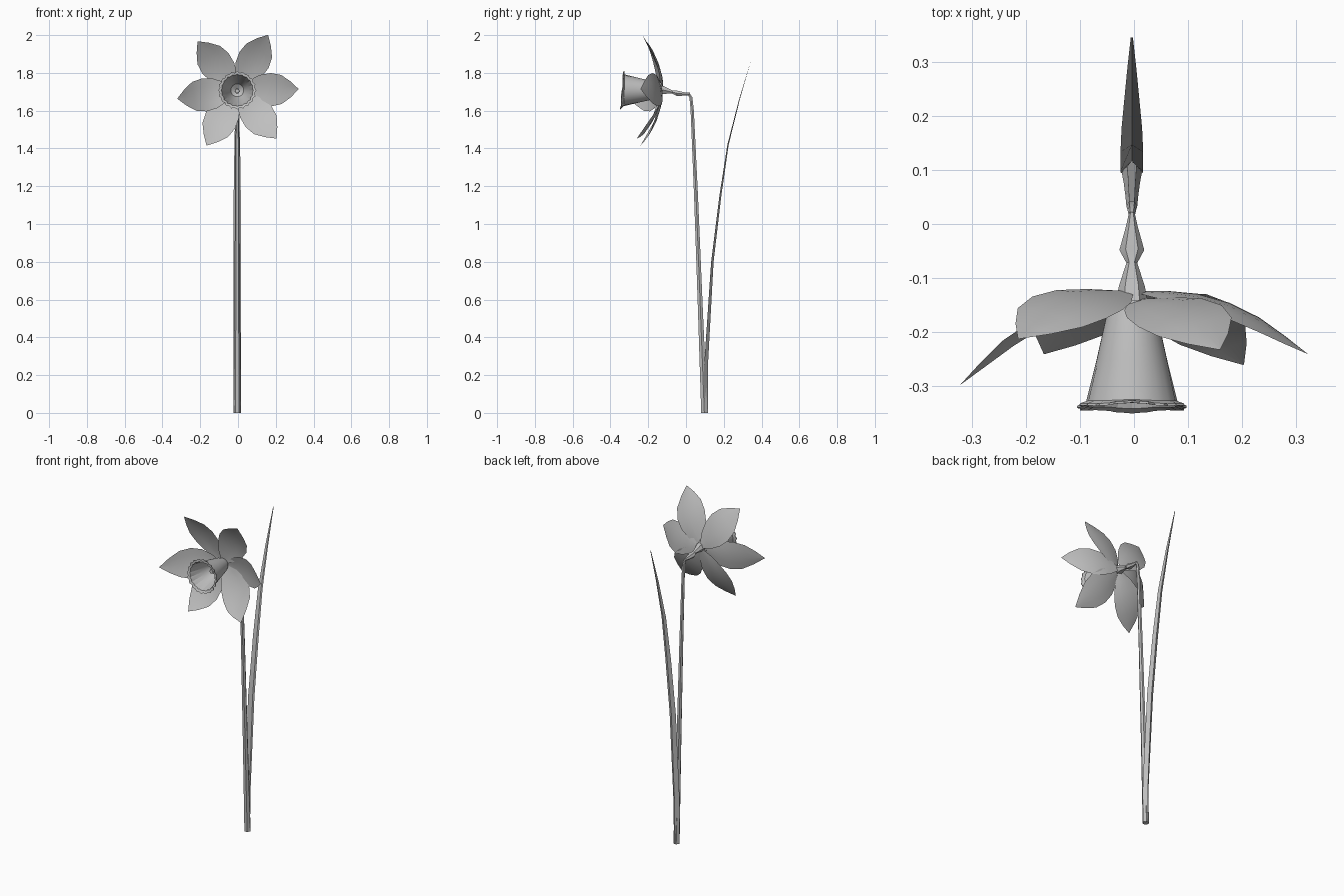
import bpy, bmesh, math
from mathutils import Vector

cube = bpy.data.objects.get("Cube")
if cube:
    bpy.data.objects.remove(cube, do_unlink=True)

CX, CZ = -0.004, 1.708      # flower centre

grey = bpy.data.materials.new("light_grey")
grey.use_nodes = True
colour = (0.52, 0.52, 0.52, 1)
grey.diffuse_color = colour
grey.node_tree.nodes["Principled BSDF"].inputs["Base Color"].default_value = colour


def loft(name, rows, closed=True, cap=False, angle=30):
    """Skin rows of points that all have the same count."""
    bm = bmesh.new()
    grid = [[bm.verts.new(p) for p in row] for row in rows]
    n = len(rows[0])
    for a, b in zip(grid, grid[1:]):
        for i in range(n if closed else n - 1):
            j = (i + 1) % n
            bm.faces.new((a[i], a[j], b[j], b[i]))
    if cap:
        bm.faces.new(grid[0])
        bm.faces.new(grid[-1])
    bmesh.ops.remove_doubles(bm, verts=bm.verts, dist=0.0005)
    bmesh.ops.recalc_face_normals(bm, faces=bm.faces)
    mesh = bpy.data.meshes.new(name)
    bm.to_mesh(mesh)
    bm.free()
    mesh.materials.append(grey)
    obj = bpy.data.objects.new(name, mesh)
    bpy.context.collection.objects.link(obj)
    bpy.ops.object.select_all(action='DESELECT')
    obj.select_set(True)
    bpy.context.view_layer.objects.active = obj
    bpy.ops.object.shade_smooth_by_angle(angle=math.radians(angle))


def tube(name, path, sides=6):
    """Tube along (y, z, half width, half height) points in the plane of the flower's middle."""
    pts = [Vector((CX, p[0], p[1])) for p in path]
    rows = []
    for k, p in enumerate(pts):
        d = (pts[min(k + 1, len(pts) - 1)] - pts[max(k - 1, 0)]).normalized()
        side = Vector((1, 0, 0))
        up = d.cross(side)
        w, h = path[k][2:]
        rows.append([p + side * w * math.cos(a) + up * h * math.sin(a)
                     for a in (2 * math.pi * i / sides for i in range(sides))])
    loft(name, rows, cap=True)


# Stem, bending over into the flower neck
tube("stem", [(0.097, 0, 0.019, 0.019), (0.076, 0.55, 0.015, 0.015),
              (0.053, 1.15, 0.012, 0.012), (0.033, 1.6, 0.01, 0.01),
              (0.026, 1.67, 0.008, 0.009), (0.012, 1.692, 0.005, 0.007)])
tube("neck", [(0.022, 1.689, 0.005, 0.007), (-0.005, 1.688, 0.011, 0.01),
              (-0.048, 1.692, 0.023, 0.016), (-0.072, 1.698, 0.01, 0.009),
              (-0.115, 1.708, 0.024, 0.022), (-0.15, 1.71, 0.03, 0.03)])

# Long folded leaf: y, z, half width, fold depth
leaf = [(0.116, 0, 0.019, 0.022), (0.116, 0.25, 0.021, 0.02), (0.146, 0.8, 0.021, 0.013),
        (0.187, 1.15, 0.019, 0.01), (0.226, 1.42, 0.015, 0.007),
        (0.285, 1.66, 0.009, 0.004), (0.345, 1.87, 0.002, 0)]
loft("leaf", [[(CX - w, y - f, z), (CX, y, z), (CX + w, y - f, z)]
              for y, z, w, f in leaf], closed=False)

# Six petals: angle, length, tip depth, base depth, edge tilt
petals = [(1, 0.325, -0.24, -0.125, 0.015), (61, 0.335, -0.232, -0.14, 0.02),
          (129, 0.333, -0.212, -0.125, -0.02), (188, 0.32, -0.297, -0.14, 0.005),
          (241, 0.334, -0.24, -0.13, 0.018), (309, 0.328, -0.26, -0.135, -0.026)]
# Fraction of length, half width, forward bend
shape = [(0.05, 0.016, 0), (0.2, 0.053, 0.02), (0.37, 0.079, 0.08),
         (0.55, 0.088, 0.23), (0.72, 0.077, 0.46), (0.87, 0.042, 0.74), (1, 0.001, 1)]
for k, (deg, length, tip, base, tilt) in enumerate(petals):
    a = math.radians(deg)
    along = Vector((math.cos(a), 0, math.sin(a)))
    across = Vector((-math.sin(a), 0, math.cos(a)))
    rows = []
    for t, w, bend in shape:
        mid = Vector((CX, base + (tip - base) * bend, CZ)) + along * length * t
        rows.append([mid + across * w * s
                     - Vector((0, (tilt * s + 0.009 * s * s) * w / 0.088, 0))
                     for s in (-1, -0.5, 0, 0.5, 1)])
    loft(f"petal_{k + 1}", rows, closed=False, angle=20)

# Trumpet with a frilled rim, outside and inside: y, radius, frill
SIDES = 40
profile = [(-0.14, 0.036, 0), (-0.165, 0.046, 0), (-0.25, 0.065, 0), (-0.327, 0.083, 0.3),
           (-0.336, 0.097, 1), (-0.34, 0.097, 1), (-0.336, 0.083, 0.6),
           (-0.25, 0.06, 0), (-0.18, 0.034, 0), (-0.16, 0.004, 0)]
rows = []
for y, r, frill in profile:
    row = []
    for i in range(SIDES):
        a = 2 * math.pi * i / SIDES
        rr = r + frill * 0.004 * (-1) ** i
        yy = y + frill * (0.002 * math.sin(5 * a) + 0.08 * rr * math.sin(a))
        row.append((CX + rr * math.cos(a), yy, CZ + rr * math.sin(a)))
    rows.append(row)
loft("trumpet", rows)

# Pistil inside the trumpet
PZ = CZ - 0.004
tube("pistil", [(-0.155, PZ, 0.008, 0.008), (-0.235, PZ, 0.007, 0.007),
                (-0.24, PZ, 0.014, 0.014), (-0.252, PZ, 0.012, 0.012)])
